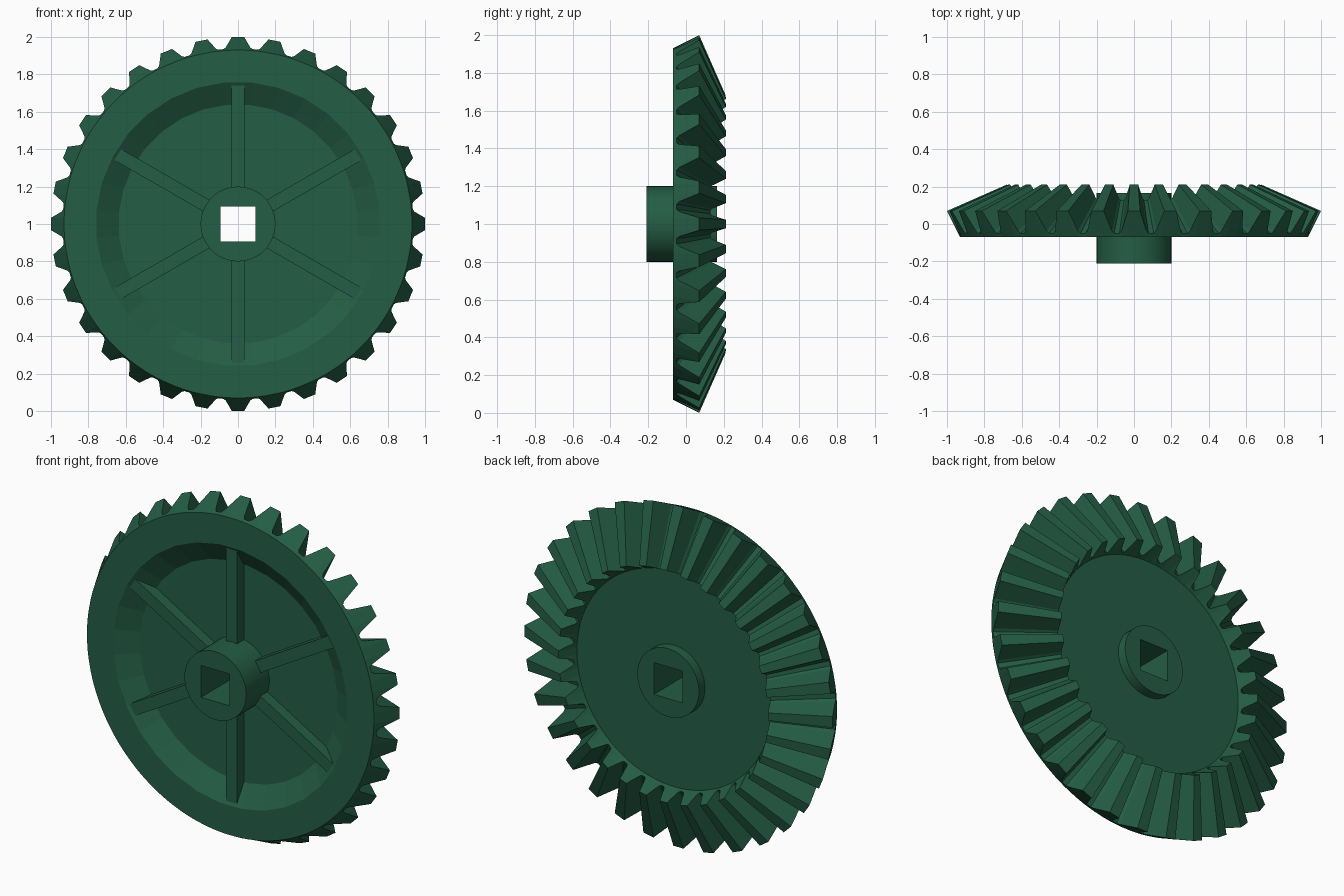
import bpy, bmesh, math

if "Cube" in bpy.data.objects:
    bpy.data.objects.remove(bpy.data.objects["Cube"])

TEETH = 32
PITCH = 2 * math.pi / TEETH
APEX_Y = 0.51           # point where all tooth lines converge
INNER = 0.68            # scale of the inner tooth end toward the apex

green = bpy.data.materials.new("dark green")
green.diffuse_color = (0.0176, 0.110, 0.059, 1)
green.use_nodes = True
green.node_tree.nodes["Principled BSDF"].inputs["Base Color"].default_value = green.diffuse_color


def point(r, y, t):
    return (r * math.sin(t), y, 1 + r * math.cos(t))


def polygon_radius(r, sides, t):
    # radius at angle t of a polygon whose corners lie at half steps
    step = 2 * math.pi / sides
    local = (t + step / 2) % step - step / 2
    return r * math.cos(step / 2) / math.cos(local)


def ring(r, y, angles, sides=None):
    return [point(polygon_radius(r, sides, t) if sides else r, y, t) for t in angles]


def loops_object(name, loops):
    # skin a closed cycle of rings
    bm = bmesh.new()
    rows = [[bm.verts.new(p) for p in loop] for loop in loops]
    n = len(rows[0])
    for i, a in enumerate(rows):
        b = rows[(i + 1) % len(rows)]
        for j in range(n):
            k = (j + 1) % n
            bm.faces.new((a[j], a[k], b[k], b[j]))
    bmesh.ops.recalc_face_normals(bm, faces=bm.faces)
    mesh = bpy.data.meshes.new(name)
    bm.to_mesh(mesh)
    bm.free()
    mesh.materials.append(green)
    obj = bpy.data.objects.new(name, mesh)
    bpy.context.collection.objects.link(obj)
    return obj


# Toothed wheel: tooth section as (angle, height from root to tip)
ROOT, TIP = (0.938, -0.05), (1.0, 0.07)
section = [(-0.083, 0.0), (-0.070, 0.12), (-0.033, 1.0),
           (0.033, 1.0), (0.070, 0.12), (0.083, 0.0), (PITCH / 2, 0.0)]
teeth = [(i * PITCH + a, h) for i in range(TEETH) for a, h in section]
angles = [t for t, h in teeth]


def tooth_ring(s):
    out = []
    for t, h in teeth:
        r = ROOT[0] + (TIP[0] - ROOT[0]) * h
        y = ROOT[1] + (TIP[1] - ROOT[1]) * h
        out.append(point(r * s, APEX_Y + (y - APEX_Y) * s, t))
    return out


loops_object("toothed_wheel", [
    ring(0.15, 0.005, angles),
    ring(0.64, 0.005, angles, TEETH),      # recess floor
    ring(0.76, -0.07, angles, TEETH),      # recess edge
    ring(0.93, -0.07, angles),             # front rim
    tooth_ring(1.0),
    tooth_ring(INNER),
    ring(0.63, 0.11, angles),              # back disc
    ring(0.15, 0.11, angles),
])

# Hub with square bore
hub_angles = [2 * math.pi * i / 48 for i in range(48)]
bore = 0.093 * math.sqrt(2)
hub = loops_object("hub", [
    ring(bore, -0.21, hub_angles, 4),
    ring(0.2, -0.21, hub_angles),
    ring(0.2, 0.165, hub_angles),
    ring(bore, 0.165, hub_angles, 4),
])
hub.data.shade_smooth()
hub.data.set_sharp_from_angle(angle=math.radians(30))

# Six ribs in the front recess, ends sloped with the recess wall
for i in range(6):
    t = i * math.pi / 3
    bm = bmesh.new()
    sides = []
    for w in (-0.035, 0.035):
        outline = [(0.18, -0.06), (0.752, -0.06), (0.65, 0.012), (0.18, 0.012)]
        sides.append([bm.verts.new((r * math.sin(t) + w * math.cos(t), y,
                                    1 + r * math.cos(t) - w * math.sin(t)))
                      for r, y in outline])
    a, b = sides
    bm.faces.new(a)
    bm.faces.new(b)
    for j in range(4):
        k = (j + 1) % 4
        bm.faces.new((a[j], a[k], b[k], b[j]))
    bmesh.ops.recalc_face_normals(bm, faces=bm.faces)
    mesh = bpy.data.meshes.new("rib")
    bm.to_mesh(mesh)
    bm.free()
    mesh.materials.append(green)
    bpy.context.collection.objects.link(bpy.data.objects.new(f"rib_{i + 1}", mesh))
